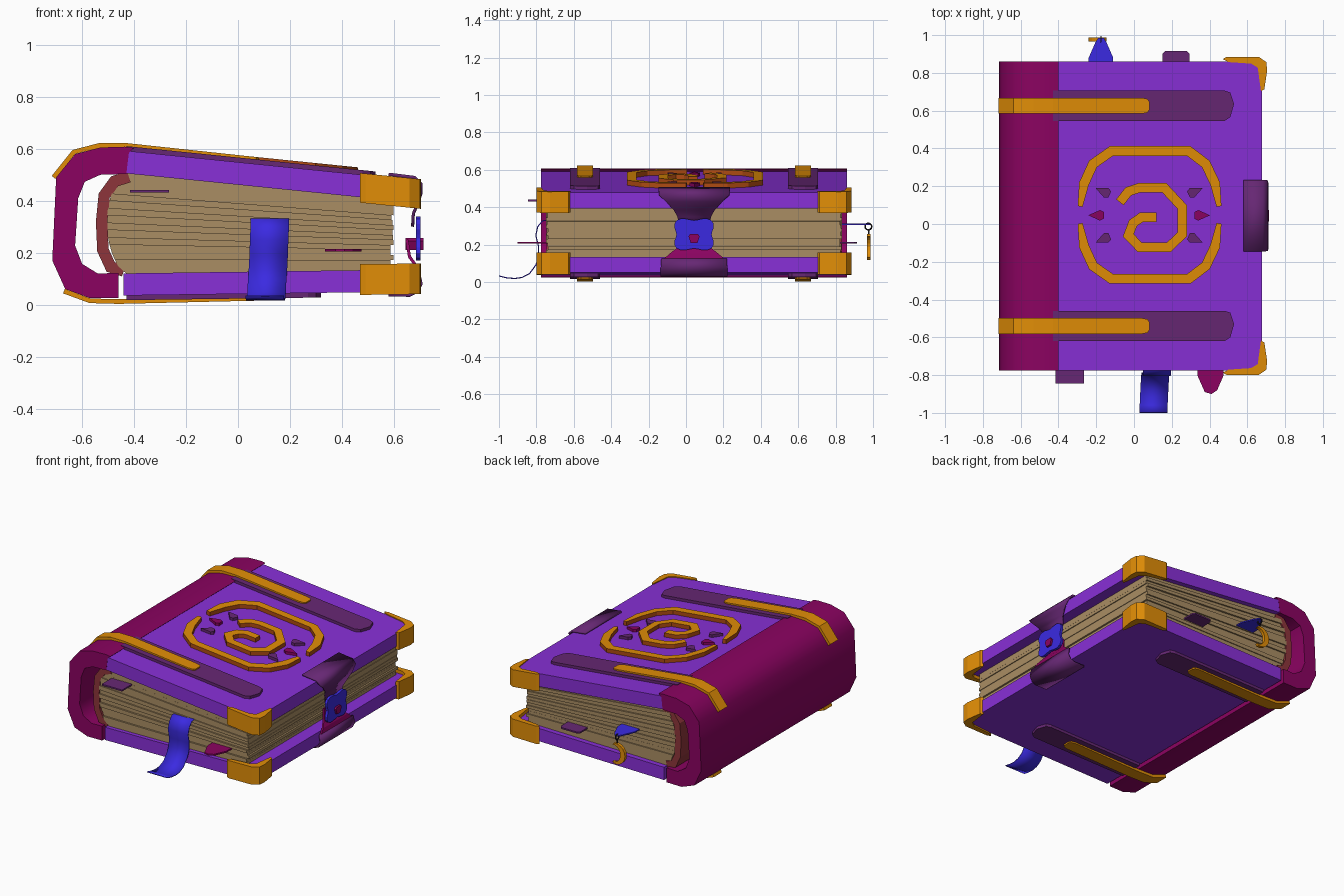
import bpy, bmesh, math, random
from mathutils import Vector

if "Cube" in bpy.data.objects:
    bpy.data.objects.remove(bpy.data.objects["Cube"])
random.seed(4)
C = 0.043                      # middle of the book in y
SRGB = dict(purple=(.53, .20, .84), spine=(.54, .04, .38), gold=(.88, .55, .06), gold_side=(.68, .30, .10),
            plum=(.40, .17, .45), page=(.66, .55, .39), blue=(.24, .18, .88), liner=(.55, .22, .24), iron=(.15, .13, .14))
MATS = {}
for k, c in SRGB.items():
    MATS[k] = bpy.data.materials.new(k)
    MATS[k].diffuse_color = [v ** 2.2 for v in c] + [1]


def top(x):                    # outer face of the tilted front cover
    return .592 - .1018 * (x + .427)


def bot(x):                    # outer face of the back cover
    return .035 + .0135 * (x + .46)


# Mappings from (u, v, w) to world space
ON_TOP = lambda u, v, w: (u, v, top(u) + w)
ON_BOT = lambda u, v, w: (u, v, bot(u) - w)
ALONG_Y = lambda u, v, w: (u, w, v)
ALONG_X = lambda u, v, w: (w, u, v)


def make(name, verts, faces, color, side=None):
    me = bpy.data.meshes.new(name)
    me.from_pydata(verts, [], faces)
    bm = bmesh.new()
    bm.from_mesh(me)
    bmesh.ops.recalc_face_normals(bm, faces=bm.faces)
    bm.to_mesh(me)
    bm.free()
    me.materials.append(MATS[color])
    if side:
        me.materials.append(MATS[side])
        for p in me.polygons[2:]:
            p.material_index = 1
    ob = bpy.data.objects.new(name, me)
    bpy.context.collection.objects.link(ob)
    return ob


def prism(name, outline, lo, hi, fn, color, side=None):
    n = len(outline)
    verts = [fn(u, v, lo) for u, v in outline] + [fn(u, v, hi) for u, v in outline]
    faces = [list(range(n))[::-1], list(range(n, 2 * n))]
    faces += [(i, (i + 1) % n, n + (i + 1) % n, n + i) for i in range(n)]
    return make(name, verts, faces, color, side)


def stroke(path, hw, tip=1.0):
    """Outline of a polyline with mitred corners."""
    P = [Vector(p) for p in path]
    a, b = [], []
    for i, p in enumerate(P):
        d0 = (p - P[i - 1]).normalized() if i else (P[1] - p).normalized()
        d1 = (P[i + 1] - p).normalized() if i < len(P) - 1 else d0
        t = (d0 + d1).normalized()
        h = hw / max(.5, t.dot(d0)) * (tip if i in (0, len(P) - 1) else 1)
        nrm = Vector((-t.y, t.x)) * h
        a.append(tuple(p + nrm))
        b.append(tuple(p - nrm))
    return a + b[::-1]


def strip(name, pts, yc, thick, color):
    """Bent strap: points are (x, z, half width)."""
    verts = [(x, yc + s * h, z) for x, z, h in pts for s in (-1, 1)]
    faces = [(2 * i, 2 * i + 1, 2 * i + 3, 2 * i + 2) for i in range(len(pts) - 1)]
    ob = make(name, verts, faces, color)
    m = ob.modifiers.new("thickness", 'SOLIDIFY')
    m.thickness, m.offset = thick, 0
    return ob


def smooth(ob, deg):
    bpy.ops.object.select_all(action='DESELECT')
    ob.select_set(True)
    bpy.context.view_layer.objects.active = ob
    bpy.ops.object.shade_smooth_by_angle(angle=math.radians(deg))


# Covers
plan = [(-.44, -.775), (.64, -.775), (.677, -.735), (.677, .82), (.64, .86), (-.44, .86)]
prism("front_cover", plan, -.087, 0, ON_TOP, 'purple')
prism("back_cover", plan, -.085, 0, ON_BOT, 'purple')

# Hollow curved spine
spine = [(-.40, .603), (-.435, .608), (-.53, .605), (-.627, .58), (-.70, .49), (-.715, .17), (-.665, .06), (-.57, .025), (-.46, .026),
         (-.46, .122), (-.54, .12), (-.60, .157), (-.627, .227), (-.615, .41), (-.59, .473), (-.53, .50), (-.43, .503), (-.42, .585)]
smooth(prism("spine", spine, -.776, .861, ALONG_Y, 'spine'), 40)
liner = [(-.42, .492), (-.475, .475), (-.515, .42), (-.525, .32), (-.52, .21), (-.49, .145), (-.44, .13)]
prism("page_liner", stroke(liner, .022), C - .79, C + .79, ALONG_Y, 'liner')

# Page layers with slightly uneven edges
N = 14
for i in range(N):
    j = lambda: random.uniform(-.008, .008)
    t0, t1, r = i / N, (i + 1) / N, .592 + j()
    left = lambda t: -.43 - .075 * math.sin(math.pi * t) ** .6 if 0 < t < 1 else -.43
    z = lambda x, t: bot(x) + .084 + t * (top(x) - bot(x) - .17)
    quad = [(left(t0), t0), (r, t0), (r, t1), (left(t1), t1)]
    prism("page_layer", [(x, z(x, t)) for x, t in quad], C - .785 + j(), C + .785 + j(), ALONG_Y, 'page')

# Straps on both covers
for s in (-1, 1):
    y = C + s * .583
    for nm, fn, end in (("front", ON_TOP, .53), ("back", ON_BOT, .32)):
        o = [(-.43, y - .08), (end - .05, y - .08), (end - .02, y - .06), (end, y + .01),
             (end - .02, y + .07), (end - .05, y + .08), (-.43, y + .08)]
        prism(nm + "_leather_strap", o, -.01, .018, fn, 'plum')
    strip("front_gold_strap", [(-.71, .49, .042), (-.632, .588, .042), (-.53, .614, .042), (-.43, .613, .042),
                               (.04, top(.04) + .018, .042), (.07, top(.07) + .018, .036), (.08, top(.08) + .018, .022)], y, .018, 'gold')
    strip("back_gold_strap", [(-.67, .052, .042), (-.57, .015, .042), (-.46, .012, .042),
                              (.04, bot(.04) - .018, .042), (.07, bot(.07) - .018, .036), (.08, bot(.08) - .018, .022)], y, .018, 'gold')

# Gold corner guards
guard = [(.47, .83), (.49, .842), (.66, .842), (.70, .815), (.705, .77), (.69, .67), (.672, .66), (.655, .785), (.62, .806), (.50, .814)]
for s in (-1, 1):
    o = [(x, C + s * y) for x, y in guard]
    prism("front_corner_guard", o, -.108, .006, ON_TOP, 'gold')
    prism("back_corner_guard", o, -.108, .01, ON_BOT, 'gold')

# Cover emblem: two brackets, a spiral and six teeth
bracket = [(-.285, .045), (-.265, .165), (-.217, .27), (-.12, .338), (.29, .338), (.38, .27), (.43, .165), (.45, .045)]
for s in (-1, 1):
    prism("emblem_bracket", [(x, .048 + s * y) for x, y in stroke(bracket, .026, .5)], -.005, .027, ON_TOP, 'gold', 'gold_side')
spiral = [(-.075, .115), (-.03, .172), (.03, .192), (.16, .192), (.255, .09), (.255, -.055),
          (.185, -.122), (.03, -.122), (-.03, -.06), (-.005, .005), (.04, .036), (.12, .036)]
prism("emblem_spiral", stroke(spiral, .025), -.005, .027, ON_TOP, 'gold', 'gold_side')
for s in (-1, 1):
    for k in (-1, 0, 1):
        cx, cy = .08 + s * (.245 if k else .28), .046 + k * .127
        a = math.atan2(k * .45, s)
        d, n = Vector((math.cos(a), math.sin(a))), Vector((-math.sin(a), math.cos(a)))
        c = Vector((cx, cy))
        o = [c + d * .042, c - d * .02 + n * .028, c - d * .04 + n * .018, c - d * .04 - n * .018, c - d * .02 - n * .028]
        prism("emblem_tooth", [tuple(p) for p in o], -.005, .018, ON_TOP, 'plum' if k else 'spine')

# Clasp with flower and gem
smooth(strip("clasp_upper", [(.58, .502, .19), (.68, .49, .19), (.705, .465, .187), (.705, .43, .15),
                             (.69, .385, .108), (.675, .35, .09), (.672, .30, .08)], C + .001, .012, 'plum'), 40)
smooth(strip("clasp_lower", [(.58, .038, .178), (.66, .036, .178), (.69, .05, .178), (.705, .08, .178), (.695, .125, .175)], C, .012, 'plum'), 40)
strip("clasp_tongue", [(.695, .115, .17), (.685, .15, .13), (.66, .185, .085), (.65, .25, .07)], C, .012, 'spine')
flower = []
for i in range(32):
    a = i * math.tau / 32
    r = .113 - .019 * math.cos(4 * a)
    flower.append((C + r * math.cos(a), .255 + .8 * r * math.sin(a)))
prism("clasp_flower", flower, .685, .702, ALONG_X, 'blue')
prism("clasp_gem", [(C - .03, .245), (C - .018, .21), (C + .018, .21), (C + .03, .245), (C + .02, .257), (C - .02, .257)],
      .645, .715, ALONG_X, 'spine')

# Draped ribbon bookmark
rib = [(-.70, .33, .123), (-.765, .325, .123), (-.79, .295, .122), (-.80, .25, .12), (-.785, .19, .118), (-.785, .13, .115),
       (-.80, .09, .112), (-.835, .043, .11), (-.875, .022, .108), (-.915, .016, .106), (-.96, .02, .104), (-1.0, .03, .102)]
verts = [(x + s * .074, y, z) for y, z, x in rib for s in (-1, 1)]
ob = make("ribbon", verts, [(2 * i, 2 * i + 1, 2 * i + 3, 2 * i + 2) for i in range(len(rib) - 1)], 'blue')
ob.modifiers.new("thickness", 'SOLIDIFY').thickness = .006
smooth(ob, 40)

# Page tabs
FLAT = lambda u, v, w: (u, v, w)
prism("tab_front_plum", [(-.415, -.7), (-.415, -.845), (-.265, -.845), (-.265, -.7)], .432, .442, FLAT, 'plum')
prism("tab_front_red", [(.335, -.7), (.335, -.80), (.375, -.89), (.41, -.90), (.44, -.88), (.475, -.80), (.475, -.7)], .205, .215, FLAT, 'spine')
prism("tab_back_plum", [(.15, .77), (.15, .90), (.165, .915), (.28, .915), (.295, .90), (.295, .77)], .205, .215, FLAT, 'plum')
prism("tab_back_blue", [(-.24, .77), (-.24, .88), (-.205, .96), (-.19, .985), (-.16, .985), (-.145, .96), (-.11, .88), (-.11, .77)],
      .305, .313, FLAT, 'blue')

# Crescent charm on a ring
bpy.ops.mesh.primitive_torus_add(location=(-.175, .975, .297), rotation=(0, math.pi / 2, 0), major_radius=.018,
                                 minor_radius=.004, major_segments=12, minor_segments=6)
ring = bpy.context.object
ring.name = "charm_ring"
ring.data.materials.append(MATS['iron'])
prism("charm_link", [(-.179, .25), (-.171, .25), (-.171, .284), (-.179, .284)], .972, .98, ALONG_Y, 'iron')
arc = [math.radians(80 + 20 * i) for i in range(11)]
cres = [(-.17 + .07 * math.cos(a), .187 + .07 * math.sin(a)) for a in arc]
cres += [(-.155 + .05 * math.cos(a), .187 + .057 * math.sin(a)) for a in arc[::-1]]
prism("charm_crescent", cres, .967, .987, ALONG_Y, 'gold')

for m in bpy.data.materials:
    if m.users and not m.is_grease_pencil:
        m.use_nodes = True
        m.node_tree.nodes["Principled BSDF"].inputs["Base Color"].default_value = m.diffuse_color
